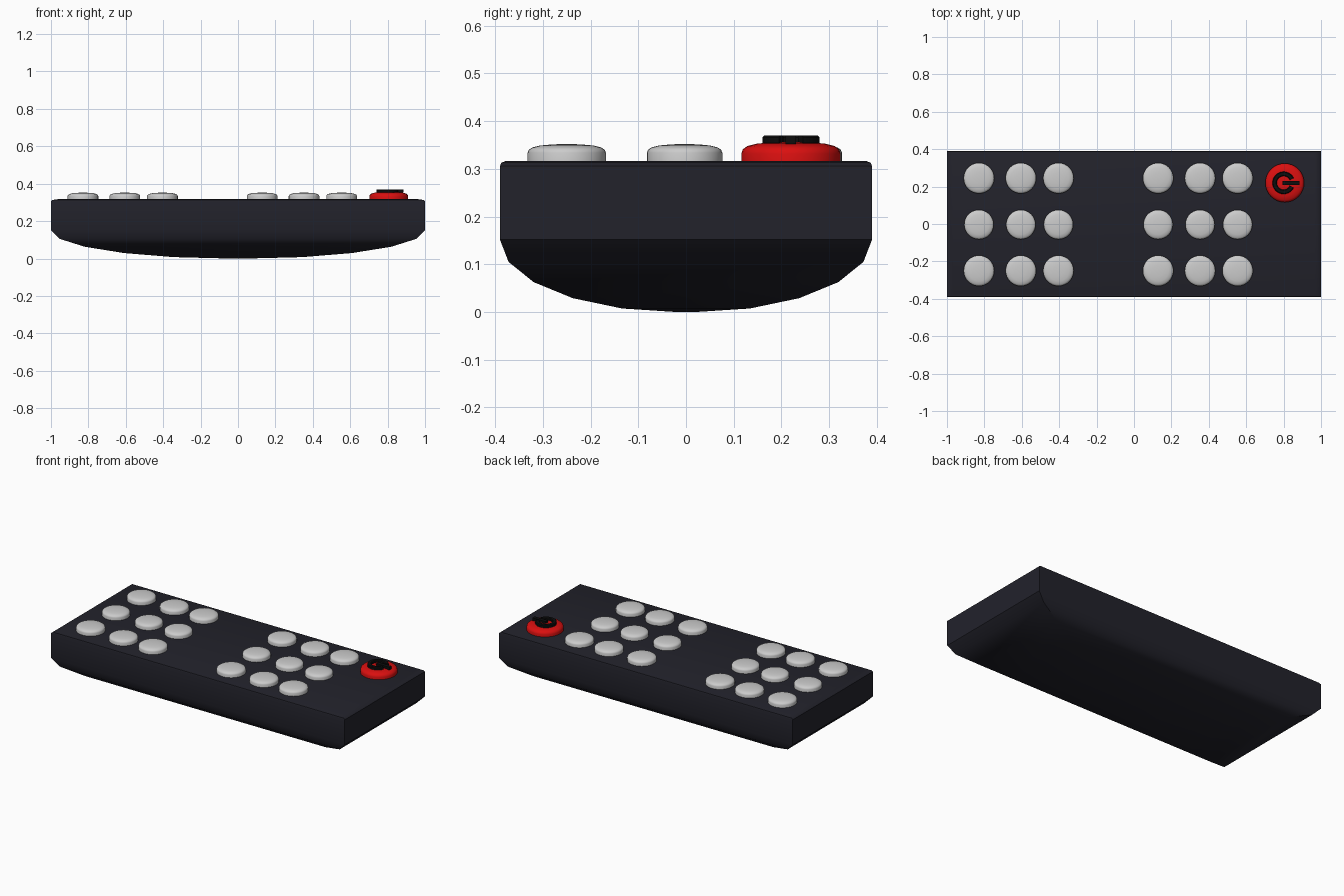
import bpy, bmesh, math

if "Cube" in bpy.data.objects:
    bpy.data.objects.remove(bpy.data.objects["Cube"])


def material(name, rgb):
    m = bpy.data.materials.new(name)
    m.diffuse_color = (*rgb, 1)
    m.use_nodes = True
    m.node_tree.nodes["Principled BSDF"].inputs["Base Color"].default_value = m.diffuse_color
    return m


BODY = material("dark_navy_plastic", (0.016, 0.016, 0.024))
GREY = material("light_grey_rubber", (0.6, 0.6, 0.6))
RED = material("red_rubber", (0.7, 0.005, 0.005))
BLACK = material("black_mark", (0.004, 0.004, 0.004))


def finish(name, bm, mat, angle=35):
    bmesh.ops.recalc_face_normals(bm, faces=bm.faces)
    me = bpy.data.meshes.new(name)
    bm.to_mesh(me)
    bm.free()
    me.materials.append(mat)
    ob = bpy.data.objects.new(name, me)
    bpy.context.collection.objects.link(ob)
    bpy.ops.object.select_all(action='DESELECT')
    ob.select_set(True)
    bpy.context.view_layer.objects.active = ob
    bpy.ops.object.shade_smooth_by_angle(angle=math.radians(angle))
    return ob


def loft(name, rings, mat, angle=35):
    """Skin closed rings of points and cap both ends."""
    bm = bmesh.new()
    vs = [[bm.verts.new(p) for p in r] for r in rings]
    n = len(vs[0])
    for a, b in zip(vs, vs[1:]):
        for i in range(n):
            j = (i + 1) % n
            bm.faces.new((a[i], a[j], b[j], b[i]))
    bm.faces.new(vs[0][::-1])
    bm.faces.new(vs[-1])
    return finish(name, bm, mat, angle)


def rect(s, z):
    return [(x * s, y * 0.39 * s, z) for x, y in ((-1, -1), (1, -1), (1, 1), (-1, 1))]


# Body: rectangular rings that shrink along a quarter curve to the rounded underside
rings = []
for k in range(6):
    a = math.radians(18 * k)
    rings.append(rect(0.05 + 0.95 * math.sin(a), 0.152 * (1 - math.cos(a))))
rings += [rect(1, 0.306), rect(0.992, 0.313), rect(0.965, 0.317)]
loft("body", rings, BODY)


def button(name, x, y, r, profile, mat, n=32):
    rows = [[(x + r * s * math.cos(2 * math.pi * i / n),
              y + r * s * math.sin(2 * math.pi * i / n), z) for i in range(n)]
            for s, z in profile]
    return loft(name, rows, mat, 50)


# Grey buttons: two blocks of three by three
KEY = [(1, 0.31), (1, 0.334), (0.97, 0.340), (0.88, 0.345), (0.68, 0.349), (0.35, 0.3515), (0.05, 0.352)]
for block, bx in enumerate((-0.605, 0.353)):
    for c, dx in enumerate((-0.224, 0, 0.201)):
        for r, y in enumerate((0.245, -0.003, -0.25)):
            button(f"button_{block}_{c}_{r}", bx + dx, y, 0.079 if r == 1 else 0.082, KEY, GREY)

# Red power button
CAP = [(1, 0.31), (1, 0.332), (0.97, 0.341), (0.88, 0.348), (0.68, 0.353), (0.35, 0.356), (0.05, 0.357)]
PX, PY = 0.806, 0.22
button("power_button", PX, PY, 0.104, CAP, RED)

# Open ring on the power button
rows = []
for k in range(33):
    a = math.radians(25 + 310 * k / 32)
    rows.append([(PX - 0.006 + r * math.cos(a), PY + r * math.sin(a), z)
                 for r, z in ((0.036, 0.354), (0.060, 0.354), (0.060, 0.366),
                              (0.056, 0.370), (0.040, 0.370), (0.036, 0.366))])
loft("power_ring", rows, BLACK)

# Bar through the gap in the ring
bm = bmesh.new()
bmesh.ops.create_cube(bm, size=1)
for v in bm.verts:
    v.co = (PX + 0.034 + v.co.x * 0.09, PY + v.co.y * 0.022, 0.361 + v.co.z * 0.018)
finish("power_bar", bm, BLACK)
